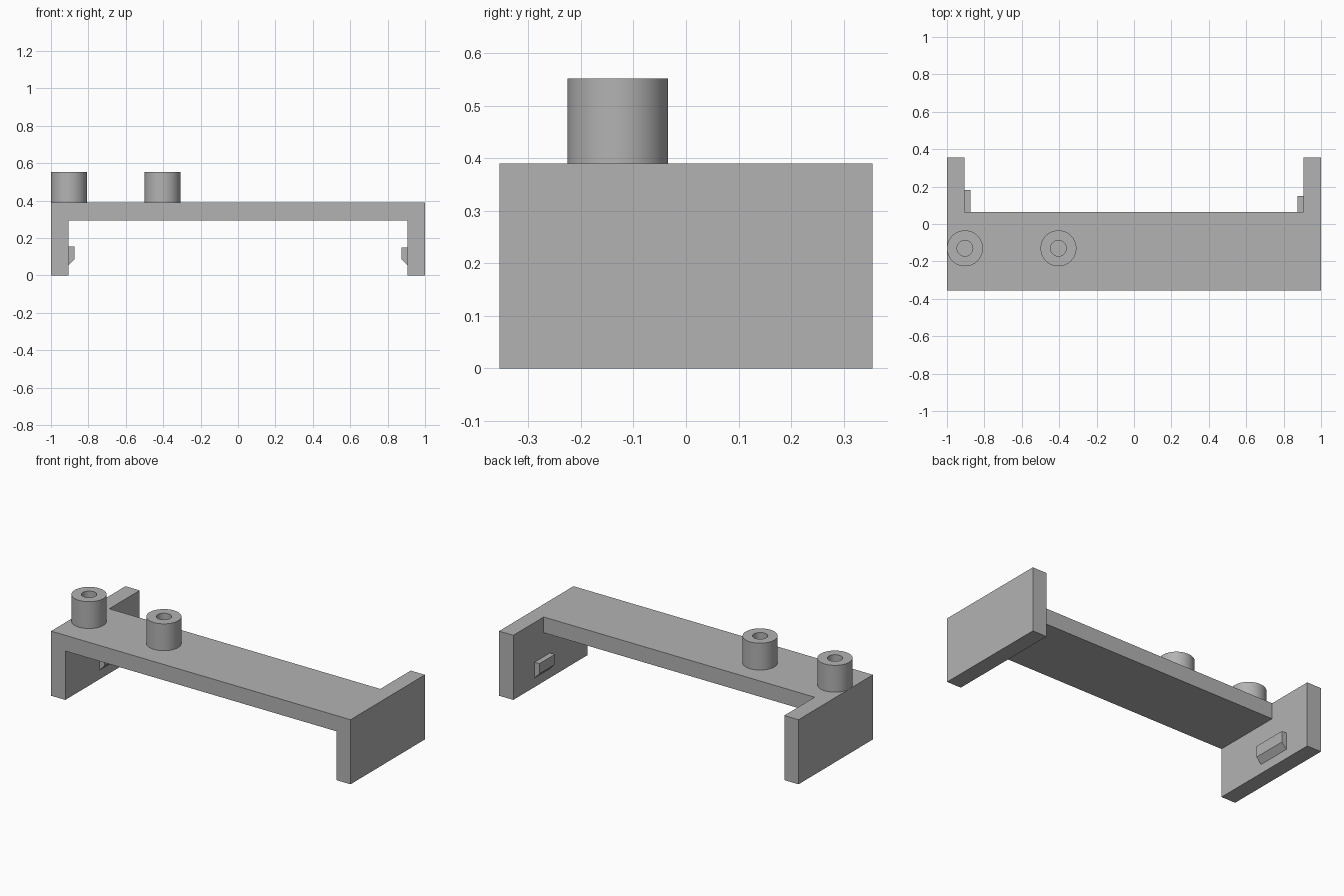
import bpy
import bmesh
from math import radians
from mathutils import Vector

cube = bpy.data.objects.get("Cube")
if cube:
    bpy.data.objects.remove(cube, do_unlink=True)

HALF_DEPTH, HEIGHT = 0.355, 0.39
INNER, DECK_BOTTOM, DECK_BACK = 0.905, 0.295, 0.065

grey = bpy.data.materials.new("plain grey")
grey.use_nodes = True
colour = (0.45, 0.45, 0.45, 1)
grey.diffuse_color = colour
grey.node_tree.nodes["Principled BSDF"].inputs["Base Color"].default_value = colour


def finish(name, bm):
    bmesh.ops.recalc_face_normals(bm, faces=bm.faces)
    mesh = bpy.data.meshes.new(name)
    bm.to_mesh(mesh)
    bm.free()
    mesh.materials.append(grey)
    obj = bpy.data.objects.new(name, mesh)
    bpy.context.collection.objects.link(obj)
    return obj


def extrude_xz(name, profile, y0, y1):
    """Solid from an x-z outline, extruded along y."""
    bm = bmesh.new()
    face = bm.faces.new([bm.verts.new((x, y0, z)) for x, z in profile])
    new = bmesh.ops.extrude_face_region(bm, geom=[face])["geom"]
    verts = [v for v in new if isinstance(v, bmesh.types.BMVert)]
    bmesh.ops.translate(bm, verts=verts, vec=(0, y1 - y0, 0))
    return finish(name, bm)


# Bracket: a U-shaped channel whose deck is cut away at the back
bracket = extrude_xz("bracket", [
    (-1, 0), (-INNER, 0), (-INNER, DECK_BOTTOM), (INNER, DECK_BOTTOM),
    (INNER, 0), (1, 0), (1, HEIGHT), (-1, HEIGHT)], -HALF_DEPTH, HALF_DEPTH)
cutter = extrude_xz("deck_cutter", [
    (-INNER, 0.2), (INNER, 0.2), (INNER, 0.5), (-INNER, 0.5)], DECK_BACK, 0.5)
cutter.hide_render = True
cutter.hide_viewport = True
cut = bracket.modifiers.new("deck cut", "BOOLEAN")
cut.operation = "DIFFERENCE"
cut.solver = "EXACT"
cut.object = cutter

# Snap clips: small chamfered blocks on the inner faces of the side walls
for name, side, half_length, top in (("right_clip", -1, 0.105, 0.155),
                                     ("left_clip", 1, 0.073, 0.15)):
    wall, tip = side * INNER, side * 0.873
    extrude_xz(name, [(wall, 0.055), (tip, 0.088), (tip, top), (wall, top)],
               0.078 - half_length, 0.078 + half_length)

# Hollow posts: a ring section spun around its own axis
for name, x in (("outer_post", -0.904), ("inner_post", -0.404)):
    centre = Vector((x, -0.13, HEIGHT))
    bm = bmesh.new()
    ring = [bm.verts.new(centre + Vector((r, 0, z)))
            for r, z in ((0.042, 0), (0.096, 0), (0.096, 0.162), (0.042, 0.162))]
    edges = [bm.edges.new((ring[i], ring[(i + 1) % 4])) for i in range(4)]
    bmesh.ops.spin(bm, geom=ring + edges, cent=centre, axis=(0, 0, 1),
                   angle=radians(360), steps=48, use_merge=True)
    bmesh.ops.remove_doubles(bm, verts=bm.verts, dist=0.0001)
    post = finish(name, bm)
    bpy.ops.object.select_all(action="DESELECT")
    post.select_set(True)
    bpy.context.view_layer.objects.active = post
    bpy.ops.object.shade_smooth_by_angle(angle=radians(30))
